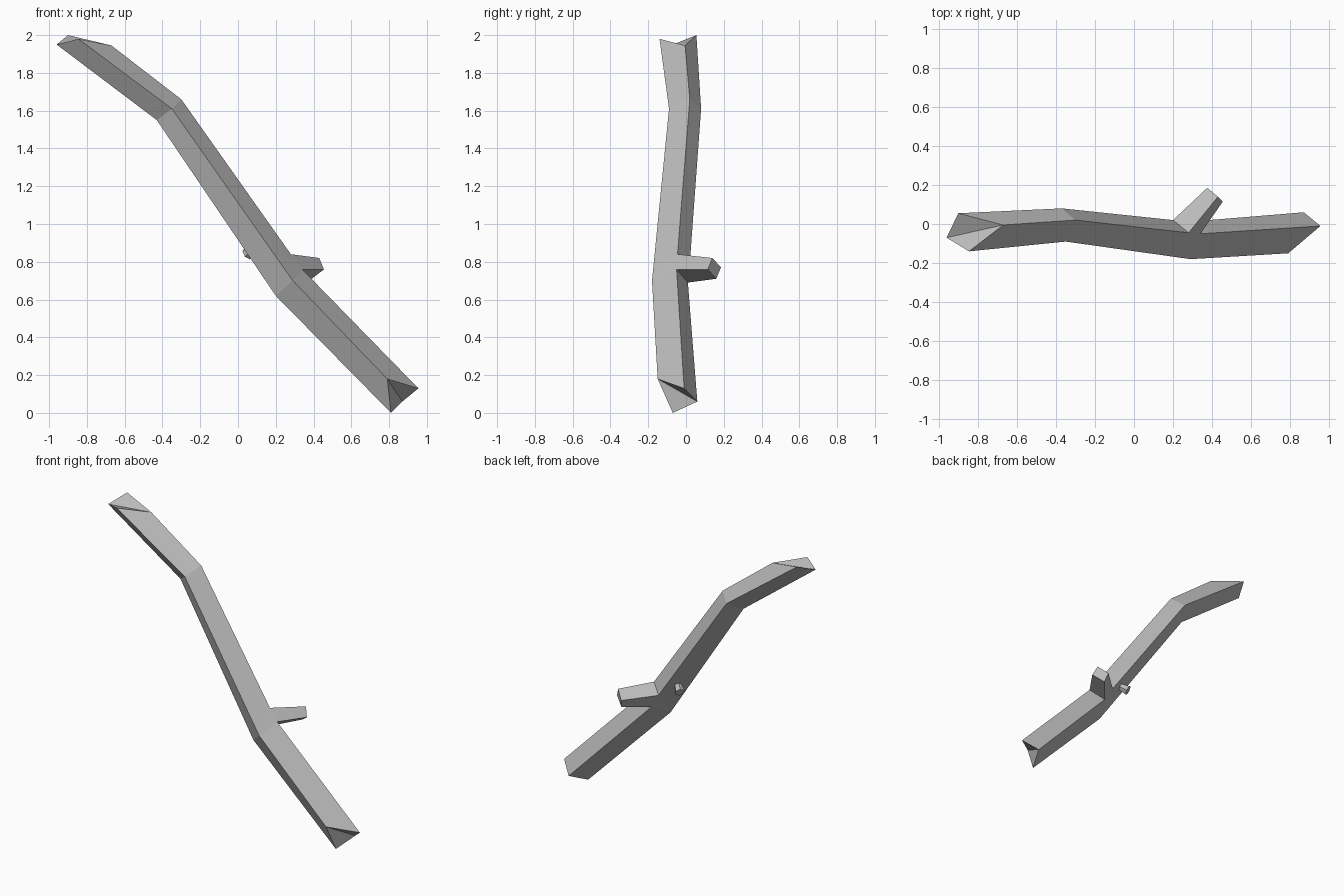
import bpy, bmesh
from mathutils import Vector

if "Cube" in bpy.data.objects:
    bpy.data.objects.remove(bpy.data.objects["Cube"])

wood = bpy.data.materials.new("bare_grey_wood")
wood.diffuse_color = (0.5, 0.5, 0.5, 1)
wood.use_nodes = True
wood.node_tree.nodes["Principled BSDF"].inputs["Base Color"].default_value = wood.diffuse_color


def finish(bm, name):
    bmesh.ops.recalc_face_normals(bm, faces=bm.faces[:])
    mesh = bpy.data.meshes.new(name)
    bm.to_mesh(mesh)
    bm.free()
    mesh.materials.append(wood)
    ob = bpy.data.objects.new(name, mesh)
    bpy.context.collection.objects.link(ob)
    return ob


# Branch: four-sided rings in the order upper, front, lower, back edge
front, low = (0.29, -0.18, 0.70), (0.20, -0.115, 0.62)
rings = [
    [(-0.67, -0.005, 1.945), (-0.845, -0.14, 1.98), (-0.96, -0.07, 1.95), (-0.90, 0.055, 2.0)],
    [(-0.30, 0.02, 1.66), (-0.35, -0.09, 1.61), (-0.43, -0.025, 1.55), (-0.37, 0.08, 1.61)],
    [(0.28, -0.045, 0.84), front, low, (0.20, 0.02, 0.79)],
    [(0.34, -0.05, 0.76), front, low, (0.26, 0.01, 0.69)],
    [(0.955, -0.01, 0.13), (0.79, -0.15, 0.18), (0.81, -0.07, 0.0), (0.87, 0.06, 0.06)],
]
# Tip of the side stub, grown from the open quad at the fork
stub_tip = [(0.43, 0.14, 0.82), (0.455, 0.115, 0.76), (0.39, 0.16, 0.71), (0.375, 0.185, 0.77)]

bm = bmesh.new()
verts = {}


def face(*pts):
    vs = []
    for p in pts:
        if p not in verts:
            verts[p] = bm.verts.new(p)
        if verts[p] not in vs:
            vs.append(verts[p])
    if len(vs) > 2:
        bm.faces.new(vs)


def bridge(r, s, skip=-1):
    for i in range(4):
        if i != skip:
            j = (i + 1) % 4
            face(r[i], r[j], s[j], s[i])


for k in range(4):
    bridge(rings[k], rings[k + 1], skip=3 if k == 2 else -1)
bridge([rings[2][0], rings[3][0], rings[3][3], rings[2][3]], stub_tip)
face(*stub_tip)

# Creased broken ends
a, b, d, c = rings[0]
face(a, b, d)
face(a, d, c)
a, b, d, c = rings[4]
face(a, b, c)
face(b, d, c)
finish(bm, "branch")

# Small broken twig on the hidden back face
bm = bmesh.new()
bmesh.ops.create_cone(bm, cap_ends=True, segments=6, radius1=0.022, radius2=0.034, depth=0.07)
twig = finish(bm, "twig_knob")
normal = Vector((-0.64, 0.58, -0.5)).normalized()
twig.location = Vector((0.085, -0.034, 0.87)) + normal * 0.02
twig.rotation_euler = normal.to_track_quat('Z', 'Y').to_euler()
